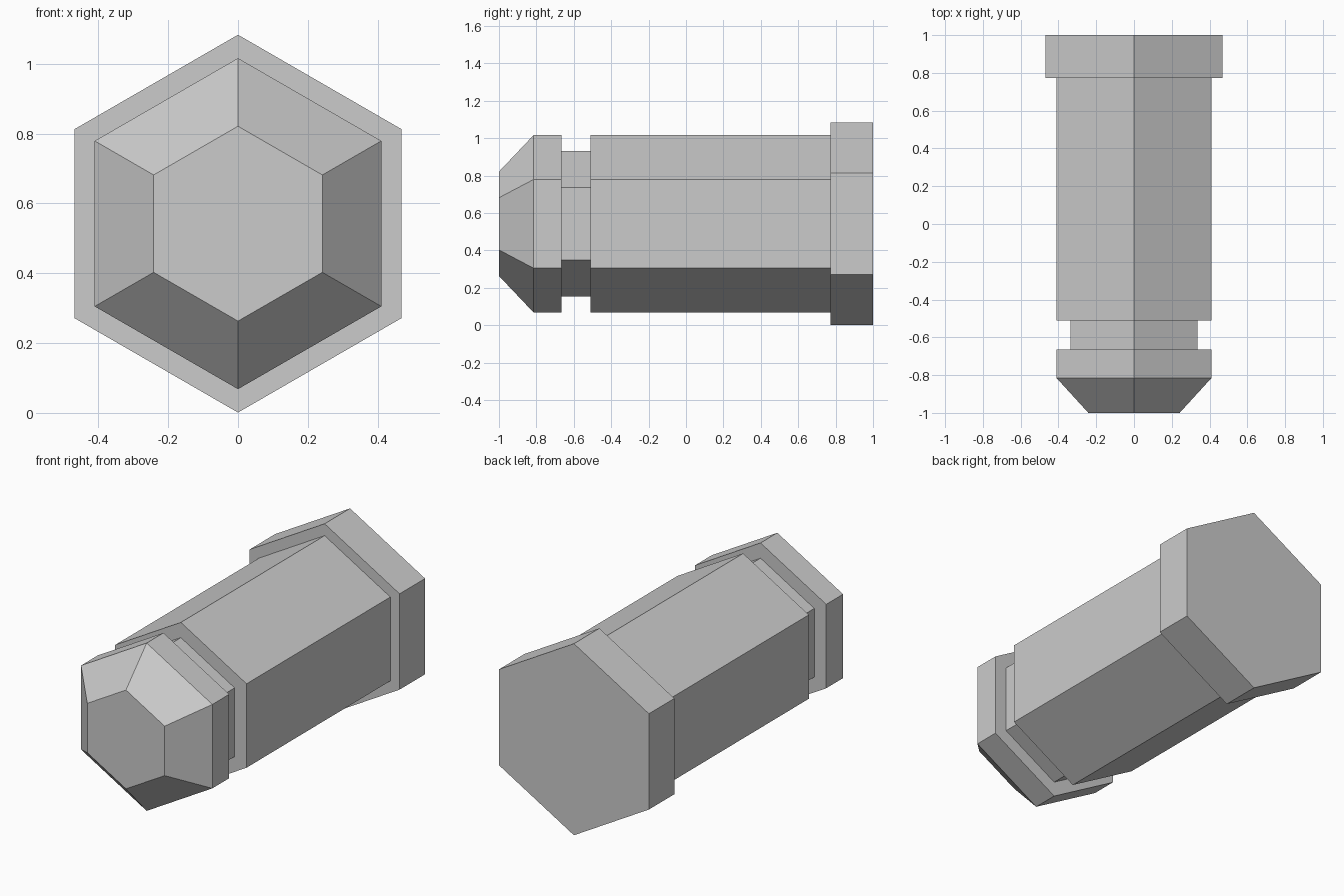
import bpy, bmesh
from math import sin, cos, pi

if "Cube" in bpy.data.objects:
    bpy.data.objects.remove(bpy.data.objects["Cube"])

CENTRE_Z = 0.542
SIDES = 6

# (y, corner radius) stations from the tapered nose to the rear flange
PROFILE = [
    (-1.0, 0.279), (-0.815, 0.474),   # chamfered nose
    (-0.665, 0.474), (-0.665, 0.388), # step into the groove
    (-0.51, 0.388), (-0.51, 0.474),   # step back out to the shaft
    (0.773, 0.474), (0.773, 0.541),   # flange shoulder
    (1.0, 0.541),
]


def hex_ring(bm, y, r):
    return [bm.verts.new((r * sin(2 * pi * i / SIDES), y,
                          CENTRE_Z + r * cos(2 * pi * i / SIDES)))
            for i in range(SIDES)]


# Hexagonal bolt: rings joined along y, capped at both ends
bm = bmesh.new()
rings = [hex_ring(bm, y, r) for y, r in PROFILE]
for a, b in zip(rings, rings[1:]):
    for i in range(SIDES):
        j = (i + 1) % SIDES
        bm.faces.new((a[i], a[j], b[j], b[i]))
bm.faces.new(rings[0])
bm.faces.new(rings[-1])
bmesh.ops.recalc_face_normals(bm, faces=bm.faces)

mesh = bpy.data.meshes.new("hex_bolt")
bm.to_mesh(mesh)
bm.free()
bpy.context.collection.objects.link(bpy.data.objects.new("hex_bolt", mesh))
